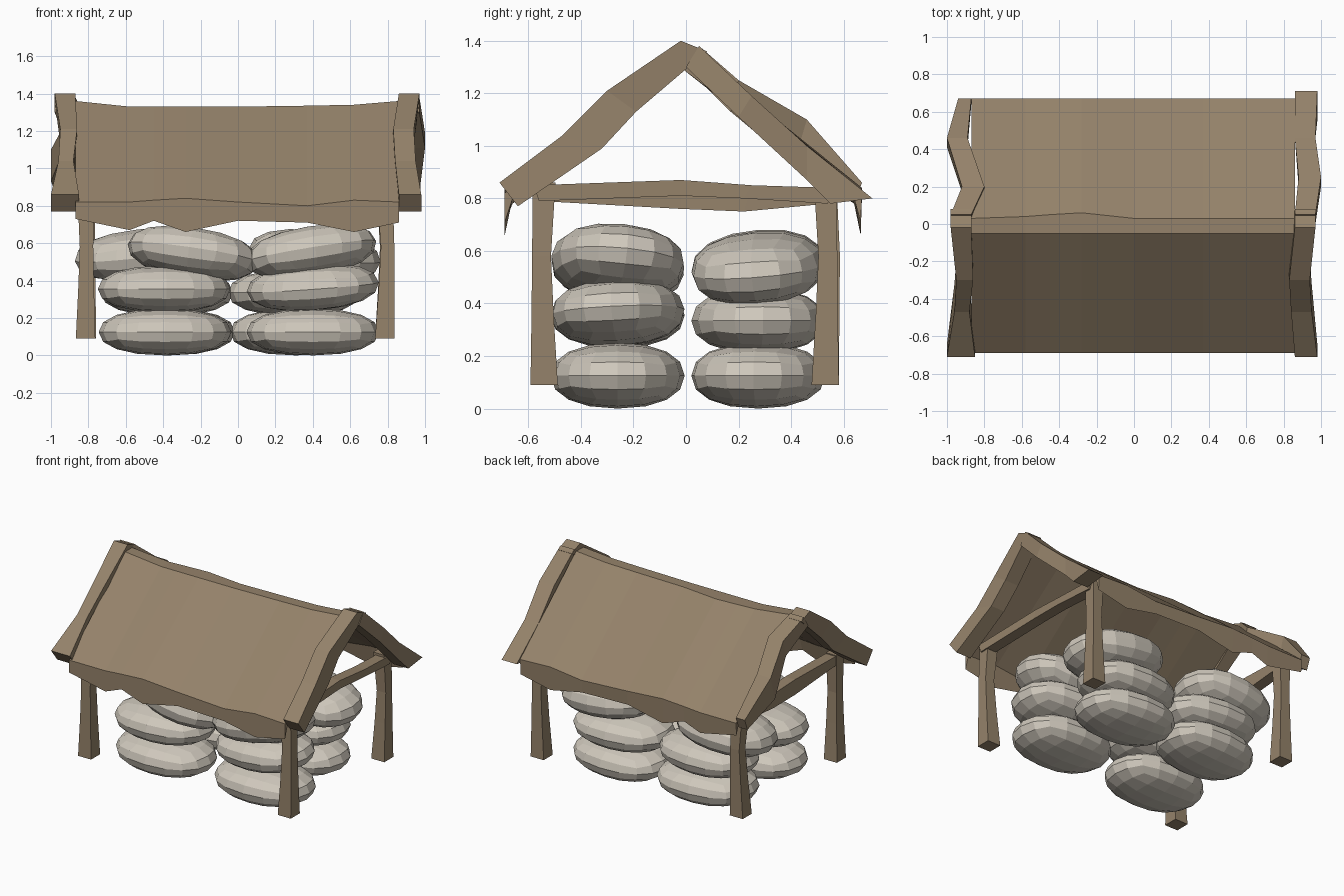
import bpy, bmesh, math
from mathutils import Vector, Matrix, Euler

cube = bpy.data.objects.get("Cube")
if cube:
    bpy.data.objects.remove(cube, do_unlink=True)


def make_material(name, color):
    mat = bpy.data.materials.new(name)
    mat.use_nodes = True
    mat.diffuse_color = color
    mat.node_tree.nodes["Principled BSDF"].inputs["Base Color"].default_value = color
    return mat


wood = make_material("weathered_wood", (0.30, 0.225, 0.145, 1))
cloth = make_material("pale_sackcloth", (0.62, 0.575, 0.50, 1))


def finish(name, bm, mat):
    bmesh.ops.recalc_face_normals(bm, faces=bm.faces)
    mesh = bpy.data.meshes.new(name)
    bm.to_mesh(mesh)
    bm.free()
    mesh.materials.append(mat)
    obj = bpy.data.objects.new(name, mesh)
    bpy.context.collection.objects.link(obj)
    return obj


def loft(name, sections, mat):
    """Skin closed rings of equal length and cap both ends."""
    bm = bmesh.new()
    rings = [[bm.verts.new(p) for p in ring] for ring in sections]
    for a, b in zip(rings, rings[1:]):
        for i in range(len(a)):
            j = (i + 1) % len(a)
            bm.faces.new((a[i], a[j], b[j], b[i]))
    bm.faces.new(rings[0])
    bm.faces.new(rings[-1])
    return finish(name, bm, mat)


def side_board(name, stations):
    """Board from stations of (x0, x1), top (y, z) and bottom (y, z)."""
    return loft(name, [[(x0, *top), (x1, *top), (x1, *low), (x0, *low)]
                       for (x0, x1), top, low in stations], wood)


# Thatched roof: one gable profile swept along x with wavy edges
# Columns: x, ridge height, ridge back edge, eave top, eave bottom
roof_waves = [
    (-.87, 1.36, .03, .82, .73), (-.58, 1.33, .04, .82, .67),
    (-.45, 1.33, .05, .83, .72), (-.28, 1.33, .06, .84, .66),
    (0, 1.33, .03, .82, .72), (.37, 1.335, .03, .80, .71),
    (.62, 1.34, .03, .83, .66), (.86, 1.36, .03, .82, .71)]


def roof_section(x, ridge, back, eave, drop):
    return [(x, -.69, eave), (x, -.69, drop), (x, -.66, eave - .02),
            (x, -.01, 1.29), (x, .64, eave - .02), (x, .665, drop),
            (x, .67, eave), (x, back, ridge), (x, -.05, ridge)]


loft("roof", [roof_section(*wave) for wave in roof_waves], wood)

# Crooked gable boards at both ends
front_line = [((-.02, 1.40), (.08, 1.36)), ((-.3, 1.21), (-.19, 1.13)),
              ((-.47, 1.04), (-.32, .99)), ((-.71, .86), (-.64, .77))]
back_left_line = [((.05, 1.38), (0, 1.30)), ((.25, 1.19), (.2, 1.11)),
                  ((.46, 1.0), (.46, .87)), ((.71, .80), (.55, .78))]
back_right_line = [((.05, 1.38), (0, 1.30)), ((.2, 1.25), (.17, 1.13)),
                   ((.46, 1.10), (.41, .93)), ((.67, .86), (.64, .78))]
gables = {
    "left_front_gable_board": (front_line, [(.86, .97), (.83, .94), (.84, .95), (.86, .98)]),
    "right_front_gable_board": (front_line, [(-.98, -.87), (-.95, -.86), (-.96, -.88), (-1, -.85)]),
    "left_back_gable_board": (back_left_line, [(.86, .97), (.88, 1), (.86, .97), (.86, .98)]),
    "right_back_gable_board": (back_right_line, [(-.98, -.87), (-.92, -.80), (-1, -.89), (-.94, -.87)]),
}
for name, (line, spans) in gables.items():
    side_board(name, [(span, top, low) for span, (top, low) in zip(spans, line)])

# Tie beams between the posts
for side, x, sag in (("left", .80, 0), ("right", -.81, .05)):
    span = (x - .04, x + .04)
    side_board(side + "_tie_beam", [
        (span, (-.58, .85), (-.56, .79)),
        ((x - .05, x + .03), (-.02, .87), (-.02, .81 - sag)),
        (span, (.25, .85), (.22, .80 - sag)),
        (span, (.56, .84), (.54, .78))])


# Posts: hewn, slightly bent, wider at the foot
def post(name, x, y, bend_x, bend_y):
    rings = []
    for z, half, bend in ((.09, .052, 0), (.36, .042, .6), (.58, .036, 1), (.86, .043, 0)):
        cx, cy = x + bend_x * bend, y + bend_y * bend
        rings.append([(cx + sx * half, cy + sy * half, z)
                      for sx, sy in ((-1, -1), (1, -1), (1, 1), (-1, 1))])
    loft(name, rings, wood)


post("right_front_post", -.815, -.54, .005, -.01)
post("left_front_post", .785, -.54, .015, -.01)
post("right_back_post", -.81, .53, .01, .02)
post("left_back_post", .785, .53, .01, .01)


# Grain sacks: subdivided cubes rounded into plump cushions
def sack(name, center, half, tilt, turn, roll):
    bm = bmesh.new()
    bmesh.ops.create_cube(bm, size=2)
    bmesh.ops.subdivide_edges(bm, edges=bm.edges, cuts=3, use_grid_fill=True)
    for v in bm.verts:
        n = Vector([math.tan(c * math.pi / 4) for c in v.co]).normalized()
        v.co = [math.copysign(abs(c) ** .9, c) * h for c, h in zip(n, half)]
    spin = Euler([math.radians(a) for a in (roll, tilt, turn)]).to_matrix().to_4x4()
    bm.transform(Matrix.Translation(center) @ spin)
    finish(name, bm, cloth)


# Each row: x, z, tilt, turn, roll
stacks = {
    "right_front": (-.26, [(-.39, .125, 0, 0, 0), (-.395, .355, 0, 3, 0), (-.24, .545, 8, -6, -8)]),
    "left_front": (-.26, [(.40, .125, 0, 0, 0), (.40, .365, -4, -4, 3), (.39, .555, -9, 6, -6)]),
    "right_back": (.275, [(-.37, .125, 0, 3, 0), (-.38, .335, 0, -3, 0), (-.52, .54, -6, 4, 4)]),
    "left_back": (.275, [(.31, .125, 0, -3, 0), (.30, .335, 0, 3, 0), (.41, .535, 6, -4, 4)]),
}
for place, (y, layers) in stacks.items():
    for level, (x, z, tilt, turn, roll) in zip(("bottom", "middle", "top"), layers):
        height = .135 if level == "top" else .125
        sack(f"{place}_{level}_sack", (x, y, z), (.355, .255, height), tilt, turn, roll)
